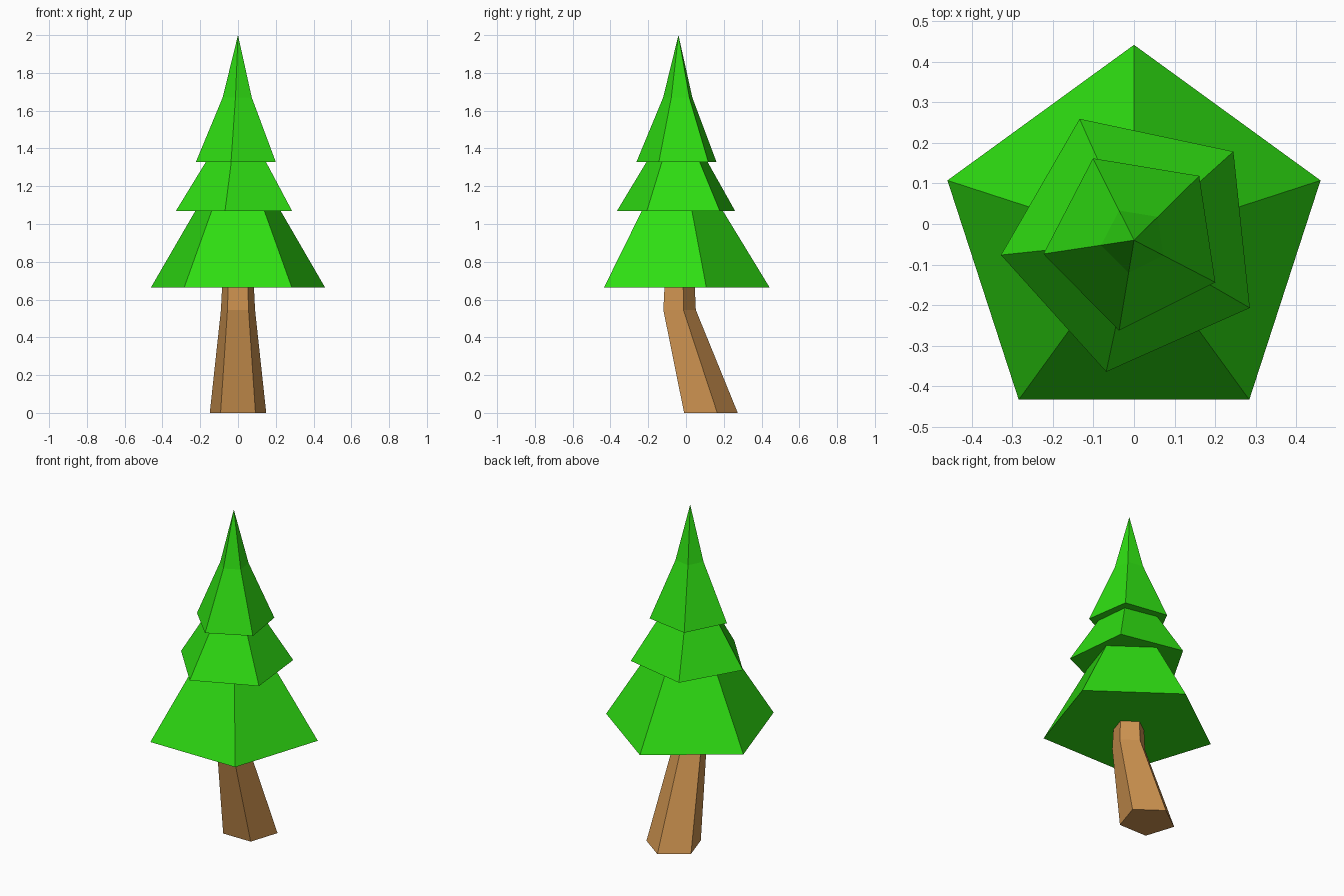
import bpy, bmesh
from math import sin, cos, radians, tau

if "Cube" in bpy.data.objects:
    bpy.data.objects.remove(bpy.data.objects["Cube"])

SIDES = 5


def material(name, rgb):
    mat = bpy.data.materials.new(name)
    mat.diffuse_color = (*rgb, 1)
    mat.use_nodes = True
    mat.node_tree.nodes["Principled BSDF"].inputs["Base Color"].default_value = mat.diffuse_color
    return mat


def loft(name, rings, mat, turn=0):
    """Closed five-sided solid through rings of (centre y, z, radius); radius 0 is a point."""
    bm = bmesh.new()
    loops = []
    for cy, z, r in rings:
        if r == 0:
            loops.append([bm.verts.new((0, cy, z))] * SIDES)
            continue
        angles = [radians(90 + turn) + tau * i / SIDES for i in range(SIDES)]
        loops.append([bm.verts.new((r * cos(a), cy + r * sin(a), z)) for a in angles])
    for low, high in zip(loops, loops[1:]):
        for i in range(SIDES):
            j = (i + 1) % SIDES
            corners = [low[i], low[j], high[j], high[i]]
            bm.faces.new(list(dict.fromkeys(corners)))
    bm.faces.new(loops[0][::-1])
    if rings[-1][2] > 0:
        bm.faces.new(loops[-1])
    bmesh.ops.recalc_face_normals(bm, faces=bm.faces)
    mesh = bpy.data.meshes.new(name)
    bm.to_mesh(mesh)
    bm.free()
    mesh.materials.append(mat)
    obj = bpy.data.objects.new(name, mesh)
    bpy.context.collection.objects.link(obj)
    return obj


bark = material("bark", (0.61, 0.29, 0.08))
leaf = material("leaf", (0.028, 0.73, 0.006))
Y = -0.042  # axis of the foliage

# Leaning trunk that straightens below the foliage
loft("trunk", [(0.117, 0, 0.157), (-0.043, 0.545, 0.095), (Y, 0.68, 0.088)], bark)

# Three foliage tiers, the upper two twisted
loft("lower_foliage", [(Y, 0.665, 0.484), (Y, 1.08, 0.231)], leaf)
loft("middle_foliage", [(Y, 1.07, 0.33), (Y, 1.34, 0.164)], leaf, 24)
loft("top_foliage", [(-0.04, 1.327, 0.226), (-0.04, 1.67, 0.082), (-0.04, 2.0, 0)], leaf, 26.6)
